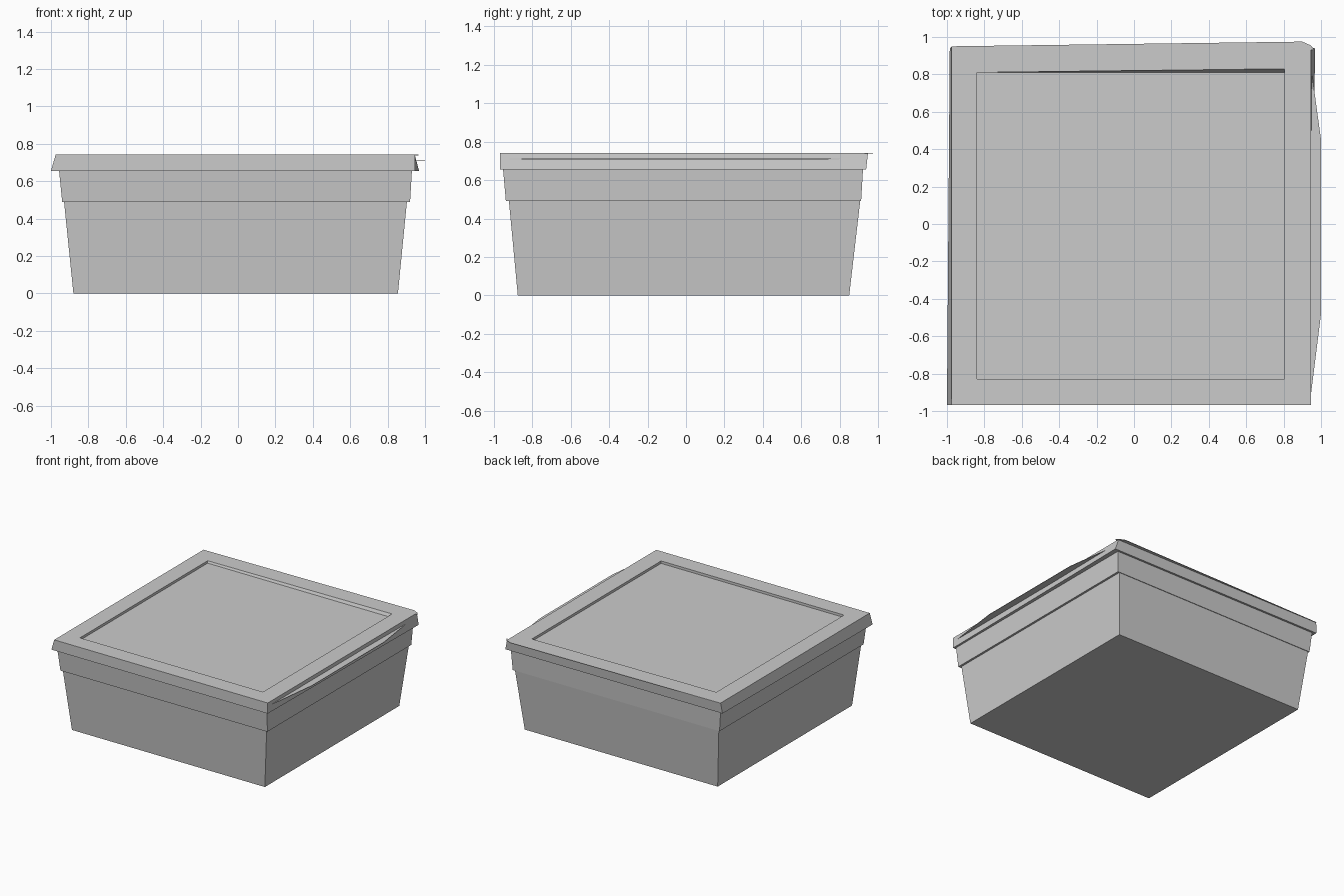
import bpy
import bmesh

cube = bpy.data.objects.get("Cube")
if cube:
    bpy.data.objects.remove(cube, do_unlink=True)

grey = bpy.data.materials.new("plain grey")
grey.use_nodes = True
colour = (0.6, 0.6, 0.6, 1)
grey.diffuse_color = colour
grey.node_tree.nodes["Principled BSDF"].inputs["Base Color"].default_value = colour


def ring(x0, x1, y0, y1, z, left=0, right=0, back=0):
    """Four-cornered level; the last three values skew its rear corners."""
    return [(x0, y0, z), (x1, y0, z), (x1 + right, y1 + back, z), (x0 + left, y1, z)]


def loft(name, rings):
    """Join consecutive levels with walls and close both ends."""
    bm = bmesh.new()
    loops = [[bm.verts.new(p) for p in r] for r in rings]
    for low, high in zip(loops, loops[1:]):
        n = len(low)
        for i in range(n):
            j = (i + 1) % n
            bm.faces.new((low[i], low[j], high[j], high[i]))
    bm.faces.new(loops[0][::-1])
    bm.faces.new(loops[-1])
    bmesh.ops.recalc_face_normals(bm, faces=bm.faces)
    mesh = bpy.data.meshes.new(name)
    bm.to_mesh(mesh)
    bm.free()
    mesh.materials.append(grey)
    obj = bpy.data.objects.new(name, mesh)
    bpy.context.collection.objects.link(obj)
    return obj


def plate(name, outline, z, thickness=0.004):
    return loft(name, [[(x, y, h) for x, y in outline] for h in (z - thickness, z)])


# Tapered tub with a stepped collar under the lid
loft("tub", [
    ring(-0.88, 0.855, -0.876, 0.85, 0),
    ring(-0.93, 0.903, -0.922, 0.907, 0.49),
    ring(-0.94, 0.92, -0.938, 0.912, 0.49),
    ring(-0.957, 0.93, -0.953, 0.922, 0.66),
])

# Lid with a slanted skirt and a sunken top panel
loft("lid", [
    ring(-0.95, 0.925, -0.945, 0.915, 0.656),
    ring(-1.0, 0.945, -0.968, 0.938, 0.656, left=0.015, right=0.023),
    ring(-0.975, 0.945, -0.968, 0.948, 0.742),
    ring(-0.84, 0.805, -0.83, 0.81, 0.742, back=0.02),
    ring(-0.84, 0.805, -0.83, 0.81, 0.722),
])

# Thin rear lip that widens toward one corner
plate("rear_lip", [(-0.975, 0.94), (0.94, 0.93), (0.965, 0.93), (0.945, 0.955),
                   (0.9, 0.975), (-0.975, 0.95)], 0.742)

# Thin opening tab along the side of the lid
plate("side_tab", [(0.93, -0.92), (0.945, -0.92), (1.0, -0.48), (1.0, 0.45),
                   (0.945, 0.85), (0.93, 0.85)], 0.712)
